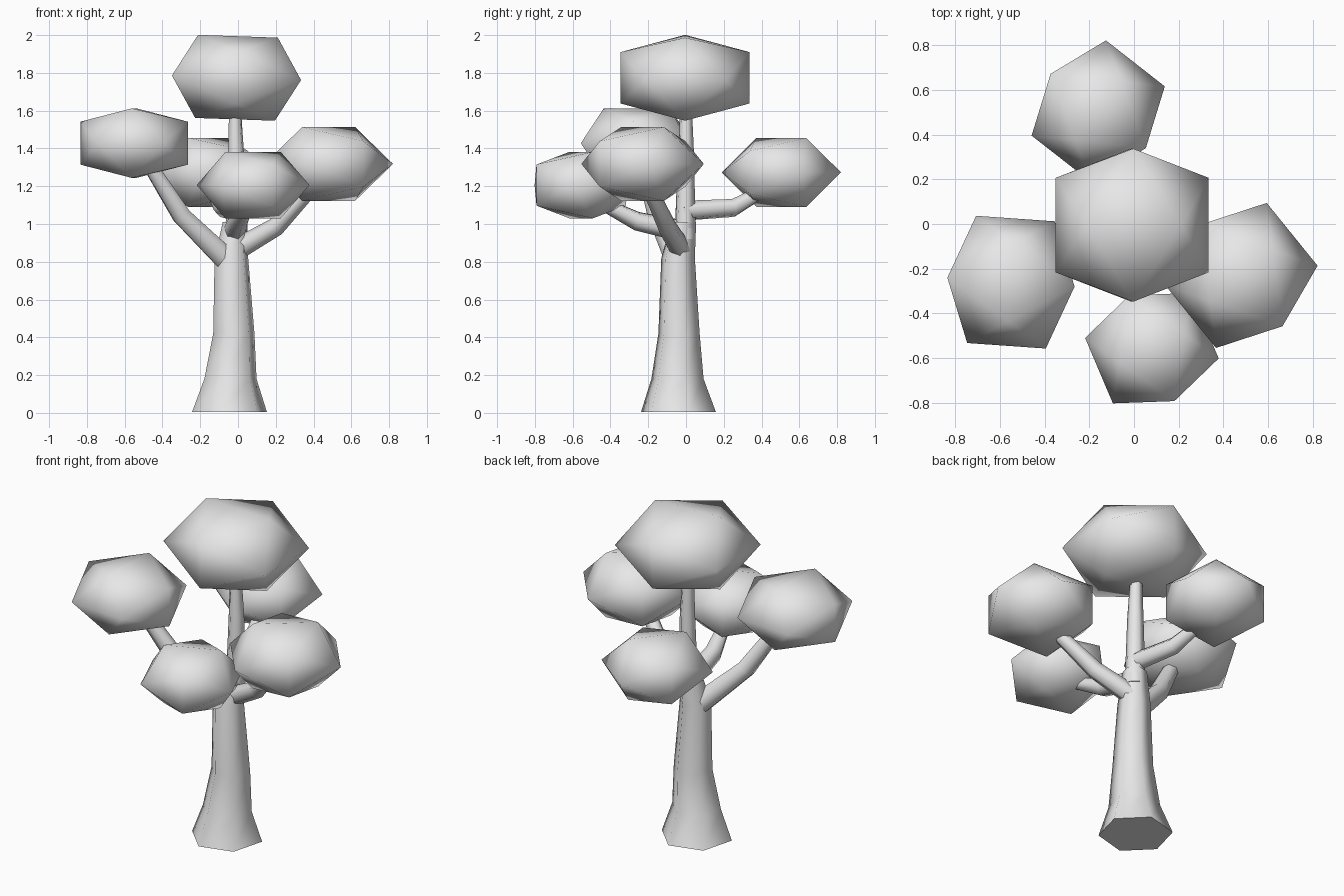
import bpy
import math
from mathutils import Vector, Matrix

if "Cube" in bpy.data.objects:
    bpy.data.objects.remove(bpy.data.objects["Cube"])

grey = bpy.data.materials.new("plain_grey")
grey.diffuse_color = (0.8, 0.8, 0.8, 1)
grey.use_nodes = True
grey.node_tree.nodes["Principled BSDF"].inputs["Base Color"].default_value = grey.diffuse_color


def finish(name, verts, faces):
    mesh = bpy.data.meshes.new(name)
    mesh.from_pydata(verts, [], faces)
    mesh.materials.append(grey)
    obj = bpy.data.objects.new(name, mesh)
    bpy.context.collection.objects.link(obj)
    bpy.ops.object.select_all(action='DESELECT')
    obj.select_set(True)
    bpy.context.view_layer.objects.active = obj
    bpy.ops.object.mode_set(mode='EDIT')
    bpy.ops.mesh.select_all(action='SELECT')
    bpy.ops.mesh.normals_make_consistent(inside=False)
    bpy.ops.object.mode_set(mode='OBJECT')
    bpy.ops.object.shade_smooth_by_angle(angle=math.radians(70))
    return obj


def tube(name, path, sides=6, turn=15.0, level=False):
    """Tapered limb through (x, y, z, radius) stations, capped at both ends."""
    pts = [Vector(p[:3]) for p in path]
    verts, faces = [], []
    for i, p in enumerate(pts):
        d = pts[min(i + 1, len(pts) - 1)] - pts[max(i - 1, 0)]
        if level:
            u, v = Vector((1, 0, 0)), Vector((0, 1, 0))
        else:
            u = d.cross(Vector((0, 0, 1))).normalized()
            v = u.cross(d).normalized()
        for k in range(sides):
            a = math.radians(turn) + math.tau * k / sides
            verts.append(p + path[i][3] * (u * math.cos(a) + v * math.sin(a)))
    for i in range(len(pts) - 1):
        for k in range(sides):
            n = (k + 1) % sides
            faces.append((i * sides + k, i * sides + n,
                          (i + 1) * sides + n, (i + 1) * sides + k))
    faces.append(tuple(range(sides))[::-1])
    faces.append(tuple(range(len(verts) - sides, len(verts))))
    return finish(name, verts, faces)


def crown(name, centre, wide, high, yaw, roll=0.0):
    """Flattened twenty-sided leaf clump with its top edge along local x."""
    g = (math.sqrt(5) - 1) / 2
    verts = []
    for s in (-1, 1):
        for t in (-1, 1):
            verts += [(s * g, 0, t), (0, s, t * g), (s, t * g, 0)]
    verts = [Vector(v) for v in verts]
    # Every three corners one edge length apart form a face
    near = lambda a, b: (verts[a] - verts[b]).length < 2 * g + 0.01
    faces = [(a, b, c) for a in range(12) for b in range(a + 1, 12)
             for c in range(b + 1, 12) if near(a, b) and near(b, c) and near(a, c)]
    place = (Matrix.Translation(centre) @ Matrix.Rotation(math.radians(yaw), 4, 'Z')
             @ Matrix.Rotation(math.radians(roll), 4, 'Y')
             @ Matrix.Diagonal((wide, wide, high, 1)))
    return finish(name, [place @ v for v in verts], faces)


# Flared trunk and the thin stem rising from it
tube("trunk", [(-0.045, -0.04, 0.005, 0.205), (-0.04, -0.045, 0.18, 0.143),
               (-0.022, -0.037, 0.42, 0.113), (-0.035, -0.042, 0.82, 0.092),
               (-0.015, -0.012, 1.01, 0.068)], level=True)
tube("upper_stem", [(-0.012, -0.005, 0.92, 0.058), (-0.01, 0, 1.35, 0.045),
                    (-0.015, 0, 1.58, 0.034)], level=True)

# Bent branches
tube("left_branch", [(-0.07, -0.05, 0.82, 0.068), (-0.30, -0.15, 1.045, 0.055),
                     (-0.46, -0.22, 1.30, 0.042)])
tube("right_branch", [(0.0, -0.03, 0.87, 0.058), (0.20, -0.10, 0.985, 0.05),
                      (0.38, -0.19, 1.18, 0.04)])
tube("front_branch", [(-0.02, -0.01, 0.96, 0.06), (0.0, -0.26, 1.015, 0.052),
                      (0.05, -0.45, 1.11, 0.036)])
tube("back_branch", [(-0.01, -0.02, 1.07, 0.055), (-0.08, 0.25, 1.085, 0.05),
                     (-0.13, 0.40, 1.17, 0.036)])

# Leaf clumps
crown("top_crown", (-0.008, -0.005, 1.774), 0.342, 0.22, 0, 2)
crown("left_crown", (-0.55, -0.26, 1.428), 0.285, 0.184, 86)
crown("right_crown", (0.48, -0.23, 1.318), 0.292, 0.195, 39)
crown("front_crown", (0.08, -0.555, 1.206), 0.257, 0.176, 23)
crown("back_crown", (-0.16, 0.505, 1.273), 0.27, 0.183, 52)
